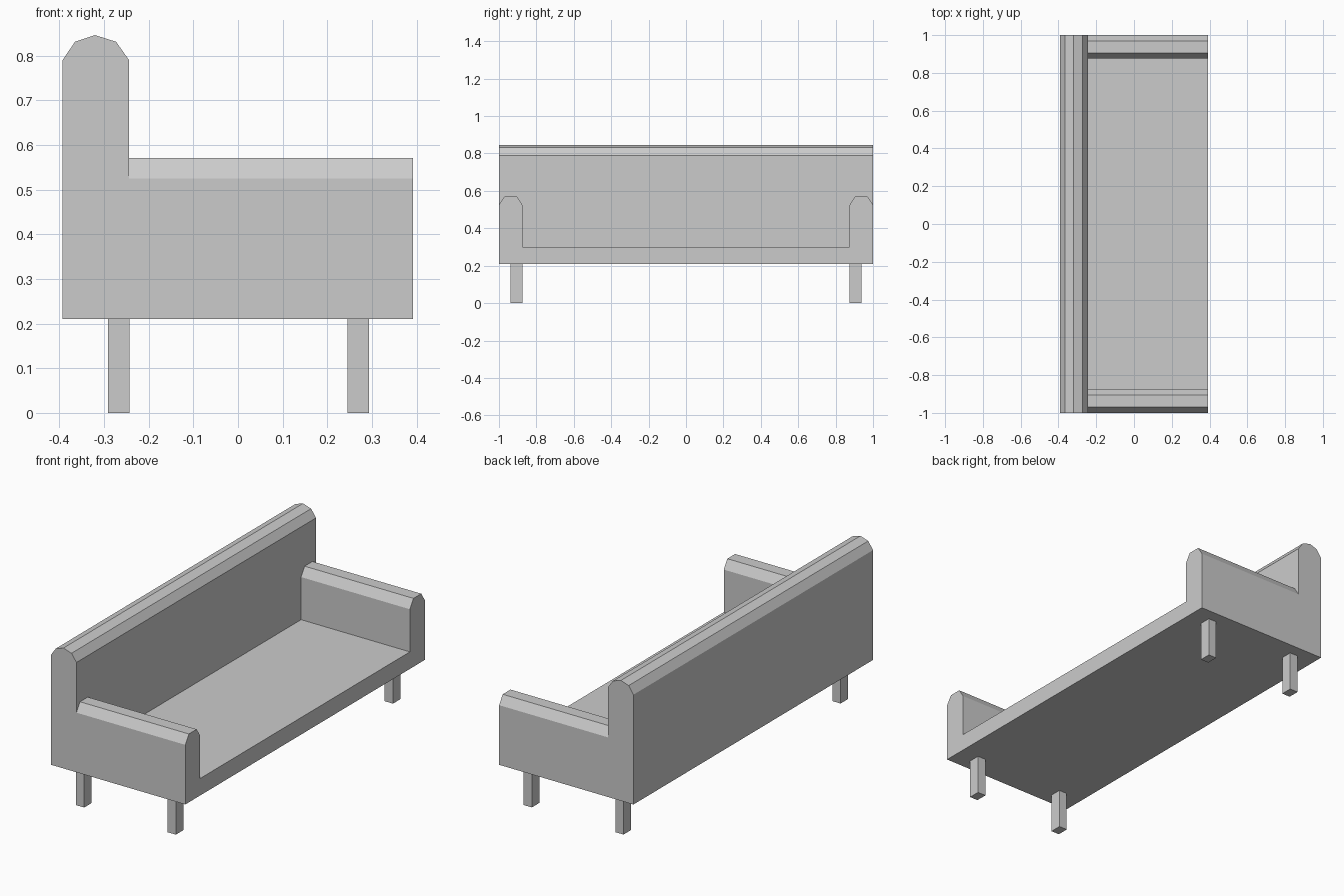
import bpy
import bmesh
from mathutils import Vector

if "Cube" in bpy.data.objects:
    bpy.data.objects.remove(bpy.data.objects["Cube"])


def prism(name, profile, axis, start, end):
    """Extrude a closed profile along x (profile = y,z) or y (profile = x,z)."""
    bm = bmesh.new()
    place = (lambda a, b: (start, a, b)) if axis == 'x' else (lambda a, b: (a, start, b))
    face = bm.faces.new([bm.verts.new(place(a, b)) for a, b in profile])
    step = end - start
    offset = Vector((step, 0, 0)) if axis == 'x' else Vector((0, step, 0))
    out = bmesh.ops.extrude_face_region(bm, geom=[face], use_keep_orig=True)
    moved = [g for g in out['geom'] if isinstance(g, bmesh.types.BMVert)]
    bmesh.ops.translate(bm, verts=moved, vec=offset)
    bmesh.ops.recalc_face_normals(bm, faces=bm.faces[:])
    mesh = bpy.data.meshes.new(name)
    bm.to_mesh(mesh)
    bm.free()
    obj = bpy.data.objects.new(name, mesh)
    bpy.context.collection.objects.link(obj)
    return obj


def rect(a0, a1, z0, z1):
    return [(a0, z0), (a1, z0), (a1, z1), (a0, z1)]


BACK, JOIN, FRONT = -0.393, -0.244, 0.392   # sofa depth positions along x
BASE, SEAT = 0.21, 0.30                     # underside and seat heights

# Backrest with faceted round top
prism('backrest', [(BACK, BASE), (JOIN, BASE), (JOIN, 0.79), (-0.273, 0.831),
                   (-0.32, 0.846), (-0.365, 0.831), (BACK, 0.79)], 'y', -1, 1)

# Seat between the arms
prism('seat', rect(JOIN, FRONT, BASE, SEAT), 'y', -0.875, 0.875)

# Armrests with chamfered tops, and two legs at each end
arm = [(0.875, BASE), (1, BASE), (1, 0.525), (0.97, 0.571), (0.905, 0.571), (0.875, 0.525)]
for side, s in (('right', 1), ('left', -1)):
    prism(side + '_armrest', [(s * y, z) for y, z in arm], 'x', JOIN, FRONT)
    for row, x in (('back', -0.267), ('front', 0.269)):
        prism(f'{row}_{side}_leg', rect(x - 0.024, x + 0.024, 0, BASE), 'y',
              s * 0.875, s * 0.937)
